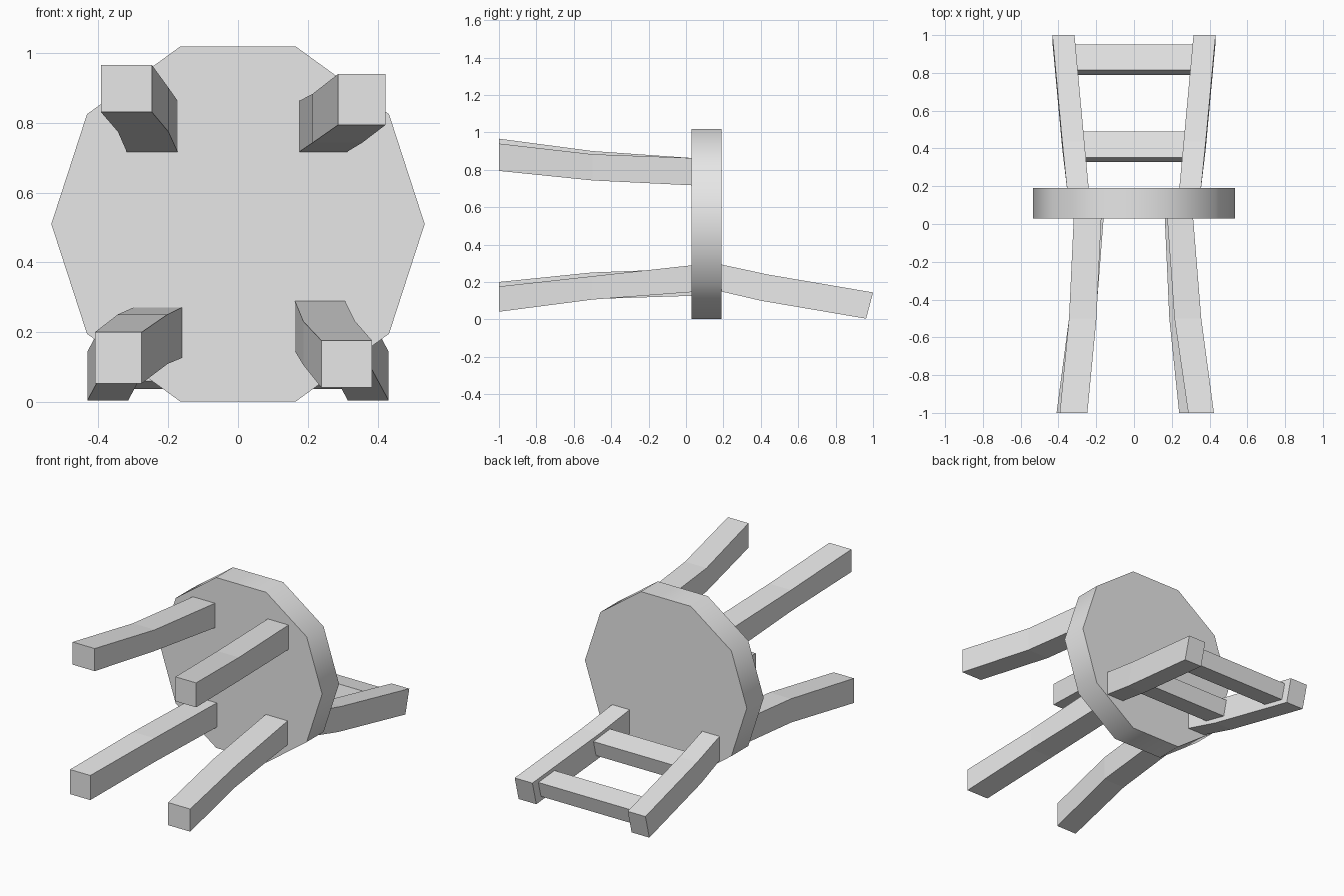
import bpy
import bmesh
import math
from mathutils import Matrix

cube = bpy.data.objects.get("Cube")
if cube:
    bpy.data.objects.remove(cube, do_unlink=True)

grey = bpy.data.materials.new("plain_grey")
grey.use_nodes = True
colour = (0.8, 0.8, 0.8, 1)
grey.diffuse_color = colour
grey.node_tree.nodes["Principled BSDF"].inputs["Base Color"].default_value = colour


def finish(name, bm):
    bmesh.ops.recalc_face_normals(bm, faces=bm.faces)
    mesh = bpy.data.meshes.new(name)
    bm.to_mesh(mesh)
    bm.free()
    mesh.materials.append(grey)
    obj = bpy.data.objects.new(name, mesh)
    bpy.context.collection.objects.link(obj)
    return obj


def loft(name, sections):
    """Skin a square bar through a list of four-cornered sections."""
    bm = bmesh.new()
    rings = [[bm.verts.new(p) for p in s] for s in sections]
    for a, b in zip(rings, rings[1:]):
        for i in range(4):
            j = (i + 1) % 4
            bm.faces.new((a[i], a[j], b[j], b[i]))
    bm.faces.new(rings[0])
    bm.faces.new(rings[-1])
    return finish(name, bm)


def section(x0, x1, low, high):
    """Rectangle whose low and high edges are (y, z) points."""
    return [(x0, *low), (x1, *low), (x1, *high), (x0, *high)]


# Seat: ten-sided disc with a smooth rim
SEAT_FRONT, SEAT_BACK, RADIUS = 0.03, 0.19, 0.535
bm = bmesh.new()
bmesh.ops.create_cone(bm, cap_ends=True, segments=10, radius1=RADIUS,
                      radius2=RADIUS, depth=SEAT_BACK - SEAT_FRONT)
bmesh.ops.rotate(bm, verts=bm.verts,
                 matrix=Matrix.Rotation(math.radians(18), 3, 'Z'))
# Put a corner of the decagon on the x axis
first = max(bm.verts, key=lambda v: v.co.x)
turn = -math.atan2(first.co.y, first.co.x)
bmesh.ops.rotate(bm, verts=bm.verts, matrix=Matrix.Rotation(turn, 3, 'Z'))
bmesh.ops.rotate(bm, verts=bm.verts,
                 matrix=Matrix.Rotation(math.radians(90), 3, 'X'))
bmesh.ops.translate(bm, verts=bm.verts,
                    vec=(0, (SEAT_FRONT + SEAT_BACK) / 2, 0.51))
seat = finish("seat", bm)
bpy.ops.object.select_all(action='DESELECT')
seat.select_set(True)
bpy.context.view_layer.objects.active = seat
bpy.ops.object.shade_smooth_by_angle(angle=math.radians(40))

# Legs: x and z ranges at the foot, the bend and the seat
legs = {
    "front_right_leg": [(-.393, -.247, .831, .966), (-.344, -.199, .774, .90), (-.319, -.173, .717, .863)],
    "front_left_leg": [(.287, .423, .794, .94), (.214, .356, .743, .883), (.176, .313, .717, .863)],
    "back_right_leg": [(-.41, -.276, .053, .20), (-.344, -.202, .109, .251), (-.299, -.161, .126, .271)],
    "back_left_leg": [(.239, .384, .041, .176), (.187, .336, .106, .231), (.163, .307, .146, .289)],
}
for name, ranges in legs.items():
    loft(name, [section(x0, x1, (y, z0), (y, z1))
                for y, (x0, x1, z0, z1) in zip((-1, -0.5, SEAT_FRONT), ranges)])

# Back posts: bent bars leaning outwards, mirrored across x
for side, sign in (("left", 1), ("right", -1)):
    loft(side + "_back_post", [
        section(sign * 0.24, sign * 0.355, (SEAT_BACK, 0.149), (SEAT_BACK, 0.293)),
        section(sign * 0.263, sign * 0.38, (0.40, 0.10), (0.437, 0.24)),
        section(sign * 0.315, sign * 0.432, (0.963, 0.004), (1.0, 0.144)),
    ])

# Back rails: tilted bars between the posts
rails = {
    "upper_back_rail": (0.33, (0.79, 0.06), (0.815, 0.153), (0.925, 0.037), (0.95, 0.13)),
    "lower_back_rail": (0.30, (0.328, 0.141), (0.352, 0.236), (0.466, 0.117), (0.49, 0.21)),
}
for name, (half, low0, high0, low1, high1) in rails.items():
    loft(name, [section(-half, half, low0, high0),
                section(-half, half, low1, high1)])
